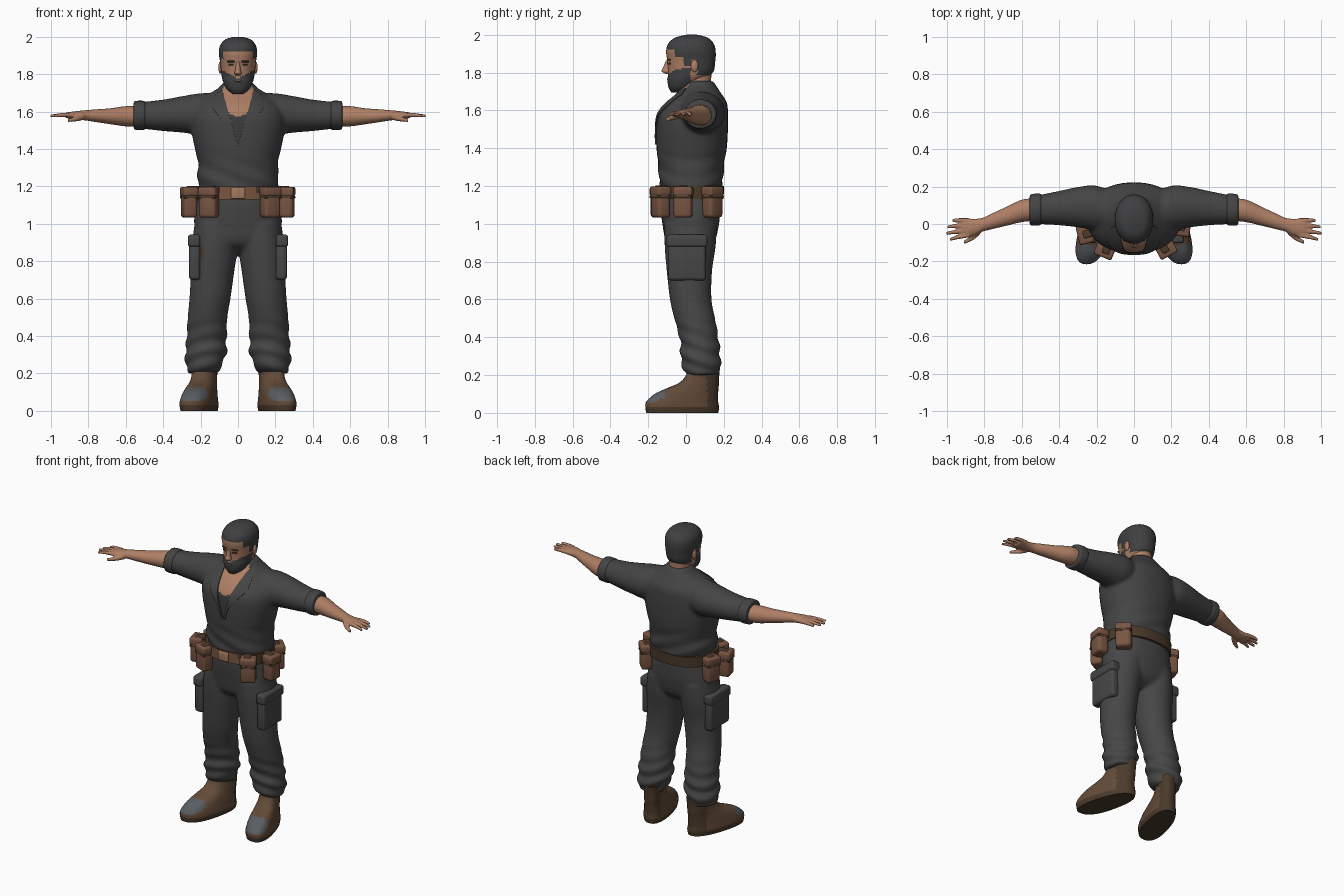
import bpy, bmesh
from math import cos, sin, pi, radians
from mathutils import Vector, Matrix
from mathutils.bvhtree import BVHTree

cube = bpy.data.objects.get("Cube")
if cube:
    bpy.data.objects.remove(cube, do_unlink=True)


def material(name, rgb):
    m = bpy.data.materials.new(name)
    m.use_nodes = True
    m.diffuse_color = (*rgb, 1)
    m.node_tree.nodes["Principled BSDF"].inputs["Base Color"].default_value = (*rgb, 1)
    return m


SHIRT = material("charcoal shirt", (.058, .058, .06))
UNDER = material("undershirt grey", (.045, .045, .047))
PANTS = material("trouser grey", (.062, .062, .062))
HAIR = material("dark hair", (.05, .051, .053))
SKIN = material("tan skin", (.42, .21, .13))
LEATHER = material("brown leather", (.19, .09, .055))
DARK = material("dark leather", (.07, .043, .024))
BOOT = material("boot brown", (.125, .07, .04))
TOE = material("toe grey", (.1, .11, .12))
BUCKLE = material("buckle tan", (.38, .19, .11))


def loft(bm, rings, axis="z", side=1, n=36, p=2.0, steps=5):
    """Closed smooth skin through rings of (position, centre a, centre b, radius a, radius b)."""
    fine = []
    for i in range(len(rings) - 1):
        q = [rings[max(0, i - 1)], rings[i], rings[i + 1], rings[min(len(rings) - 1, i + 2)]]
        for s in range(steps):
            t = s / steps
            fine.append([.5 * (2*b + (c - a)*t + (2*a - 5*b + 4*c - d)*t*t + (3*b - a - 3*c + d)*t**3)
                         for a, b, c, d in zip(*q)])
    fine.append(rings[-1])
    loops = []
    for t, a, b, ra, rb in fine:
        loop = []
        for k in range(n):
            c, s = cos(2*pi*k/n), sin(2*pi*k/n)
            u = a + ra * abs(c)**(2/p) * (1 if c > 0 else -1)
            v = b + rb * abs(s)**(2/p) * (1 if s > 0 else -1)
            co = (u, v, t) if axis == "z" else (t, u, v)
            loop.append(bm.verts.new((co[0]*side, co[1], co[2])))
        loops.append(loop)
    for lo, hi in zip(loops, loops[1:]):
        for k in range(n):
            bm.faces.new((lo[k], lo[(k+1) % n], hi[(k+1) % n], hi[k]))
    bm.faces.new(loops[0])
    bm.faces.new(loops[-1])


def finish(name, bm, mats, rule=None, voxel=0, smooth=0, warp=None, bevel=0, thick=0, angle=50):
    """Turn a bmesh into a shaded object, optionally fused, then coloured by a rule."""
    bmesh.ops.recalc_face_normals(bm, faces=bm.faces)
    me = bpy.data.meshes.new(name)
    bm.to_mesh(me)
    bm.free()
    ob = bpy.data.objects.new(name, me)
    bpy.context.collection.objects.link(ob)
    bpy.ops.object.select_all(action="DESELECT")
    bpy.context.view_layer.objects.active = ob
    ob.select_set(True)
    if voxel:
        m = ob.modifiers.new("fuse", "REMESH")
        m.mode, m.voxel_size = "VOXEL", voxel
    if smooth:
        m = ob.modifiers.new("soften", "SMOOTH")
        m.iterations = smooth
    if thick:
        ob.modifiers.new("thickness", "SOLIDIFY").thickness = thick
    if bevel:
        m = ob.modifiers.new("rounding", "BEVEL")
        m.width, m.segments = bevel, 3
    for m in list(ob.modifiers):
        bpy.ops.object.modifier_apply(modifier=m.name)
    me = ob.data
    if warp:
        moves = [v.normal * warp(v.co) for v in me.vertices]
        for v, d in zip(me.vertices, moves):
            v.co += d
    me.materials.clear()
    for m in mats:
        me.materials.append(m)
    for f in me.polygons:
        f.material_index = rule(f.center, f.normal) if rule else 0
    bpy.ops.object.shade_smooth_by_angle(angle=radians(angle))
    return ob


def box(name, loc, size, mat, turn=0, bevel=.012, lean=0):
    bm = bmesh.new()
    bmesh.ops.create_cube(bm, size=1, matrix=Matrix.Translation(loc) @ Matrix.Rotation(radians(turn), 4, "Z")
                          @ Matrix.Rotation(radians(lean), 4, "X") @ Matrix.Diagonal((*size, 1)))
    return finish(name, bm, [mat], bevel=bevel)


def ball(name, loc, size, mat):
    bm = bmesh.new()
    bmesh.ops.create_uvsphere(bm, u_segments=16, v_segments=10, radius=1,
                              matrix=Matrix.Translation(loc) @ Matrix.Diagonal((*size, 1)))
    return finish(name, bm, [mat])


# Trousers: hips and two legs fused, with folds at the shins
bm = bmesh.new()
loft(bm, [(.85, 0, .02, .1, .06), (.9, 0, .022, .2, .125), (1, 0, .025, .235, .15),
          (1.1, 0, .022, .222, .16), (1.17, 0, .022, .208, .16)], p=2.3)
for s in (-1, 1):
    loft(bm, [(.205, .188, .09, .08, .085), (.24, .185, .082, .094, .1), (.3, .172, .076, .11, .106),
              (.36, .17, .074, .107, .102), (.42, .166, .064, .107, .104), (.5, .163, .046, .106, .108),
              (.6, .15, .025, .11, .11), (.75, .135, .018, .116, .12), (.88, .124, .022, .124, .135),
              (1, .112, .025, .12, .14)], side=s)
finish("trousers", bm, [PANTS, DARK], voxel=.011, smooth=5,
       rule=lambda c, n: int(((c.x + .2)/.018)**2 + ((c.z - .85)/.04)**2 < 1 and c.y < 0),
       warp=lambda c: .006 * sin(c.z*75 + c.y*22 + abs(c.x)*15) * max(0, min(1, (.52 - c.z)*5)))


# Shirt: torso and sleeves fused, open at the throat
def shirt_colour(c, n):
    if c.y > .02 or abs(c.x) > .3*(c.z - 1.42):
        return 0
    return 2 if (c.x/.085)**2 + ((c.z - 1.69)/.115)**2 < 1 else 1


bm = bmesh.new()
loft(bm, [(1.13, 0, .024, .2, .16), (1.2, 0, .026, .212, .166), (1.25, 0, .027, .218, .17),
          (1.32, 0, .027, .213, .175), (1.4, 0, .03, .23, .186), (1.5, 0, .032, .25, .19),
          (1.58, 0, .036, .25, .186), (1.64, 0, .055, .22, .162), (1.69, 0, .068, .16, .118),
          (1.73, 0, .072, .1, .088), (1.755, 0, .07, .082, .075)], p=2.2)
for s in (-1, 1):
    loft(bm, [(.08, .06, 1.6, .1, .1), (.2, .085, 1.588, .12, .11), (.3, .09, 1.585, .108, .097),
              (.4, .085, 1.58, .092, .084), (.5, .078, 1.58, .079, .073), (.545, .076, 1.58, .074, .068)],
         axis="x", side=s)
shirt = finish("shirt", bm, [SHIRT, UNDER, SKIN], voxel=.01, smooth=6, rule=shirt_colour,
               warp=lambda c: .004 * sin(c.z*60 + c.x*25) * max(0, min(1, (1.4 - c.z)*6)))

# Lapels laid over the chest
verts = [v.co.copy() for v in shirt.data.vertices]
tree = BVHTree.FromPolygons(verts, [tuple(f.vertices) for f in shirt.data.polygons])
for s, label in ((1, "left"), (-1, "right")):
    bm = bmesh.new()
    rows = []
    for i in range(15):
        t = i / 14
        width = .012 + .06 * max(0, min(1, (t - .3)*2.2)) * (1 if t < .8 else 1 - (t - .8)*2.5)
        row = []
        for k in range(5):
            x, z = s*(.002 + .084*t + width*k/4), 1.42 + .3*t - .035*t*k/4
            hit = tree.ray_cast(Vector((x, -1, z)), Vector((0, 1, 0)))[0]
            row.append(bm.verts.new((x, (hit.y if hit else 0) - .008, z)))
        rows.append(row)
    for a, b in zip(rows, rows[1:]):
        for k in range(4):
            bm.faces.new((a[k], a[k+1], b[k+1], b[k]))
    finish(label + "_lapel", bm, [SHIRT], thick=.012)

# Rolled cuffs, arms with hands, trouser pockets and boots
for s, label in ((1, "left"), (-1, "right")):
    bm = bmesh.new()
    loft(bm, [(.495, .078, 1.58, .074, .068), (.502, .078, 1.58, .084, .077), (.53, .077, 1.58, .085, .078),
              (.552, .076, 1.58, .082, .076), (.558, .076, 1.58, .07, .064)], axis="x", side=s, steps=3)
    finish(label + "_cuff", bm, [SHIRT])

    bm = bmesh.new()
    loft(bm, [(.52, .078, 1.575, .06, .055), (.6, .07, 1.575, .06, .054), (.68, .042, 1.575, .051, .043),
              (.76, .014, 1.578, .042, .034), (.81, -.004, 1.58, .037, .028), (.85, -.016, 1.58, .044, .024),
              (.9, -.021, 1.58, .05, .018), (.92, -.021, 1.58, .046, .014)], axis="x", side=s)
    for k, tip in enumerate((.985, 1.003, .998, .972)):
        y = -.059 + .026*k
        loft(bm, [(.88, y, 1.582, .013, .013), (.94, y*1.15 - .002, 1.582, .012, .011),
                  (tip, y*1.3 - .006, 1.576, .008, .008)], axis="x", side=s, n=12)
    loft(bm, [(.82, -.035, 1.573, .017, .017), (.86, -.07, 1.562, .016, .014),
              (.91, -.098, 1.553, .01, .009)], axis="x", side=s, n=12)
    finish(label + "_arm", bm, [SKIN], voxel=.0055, smooth=2)

    box(label + "_thigh_pocket", (s*.232, .005, .81), (.06, .2, .22), PANTS, bevel=.018)
    box(label + "_pocket_flap", (s*.235, .005, .91), (.066, .215, .065), PANTS, bevel=.014)

    bm = bmesh.new()
    loft(bm, [(0, 0, -.02, .078, .19), (.03, 0, -.02, .083, .195), (.06, 0, -.02, .08, .19),
              (.1, 0, .002, .074, .168), (.13, 0, .035, .068, .137), (.16, 0, .07, .064, .105),
              (.2, 0, .088, .062, .088), (.25, 0, .095, .064, .086)], p=2.4)
    for v in bm.verts:
        ahead = .1 - v.co.y
        v.co.x = s*(v.co.x*(1 + .4*ahead) + .175 + .25*ahead)
    finish(label + "_boot", bm, [BOOT, DARK, TOE],
           rule=lambda c, n: 1 if c.z < .03 or c.y > .11 or c.z > .19 and c.y > .06
           else 2 if c.y < -.11 and n.z > .35 and c.z > .05 else 0)

# Belt, buckle and pouches
bm = bmesh.new()
loft(bm, [(1.13, 0, .022, .222, .176), (1.2, 0, .024, .222, .178)], p=2.3, n=48, steps=2)
finish("belt", bm, [LEATHER, DARK], rule=lambda c, n: int(c.y > -.1 or abs(c.x) > .1 and c.z > 1.165))
box("belt_buckle", (0, -.155, 1.165), (.075, .02, .062), BUCKLE, bevel=.006)
pouches = [("left_front", .172, -.135, 28), ("left_side", .262, -.015, 82), ("left_back", .2, .14, 135),
           ("right_front", -.155, -.14, -22), ("right_side", -.262, -.055, -75), ("right_back", -.235, .07, -110)]
for label, x, y, turn in pouches:
    box(label + "_pouch", (x, y, 1.11), (.096, .074, .155), LEATHER, turn, .018)
    box(label + "_pouch_flap", (x, y, 1.172), (.102, .08, .05), LEATHER, turn, .012)
    box(label + "_pouch_seam", (x, y, 1.143), (.098, .077, .014), DARK, turn, .004)
    box(label + "_pouch_loop", (x*.93, y*.93, 1.192), (.04, .06, .02), DARK, turn, .006)


# Head and neck
def head_colour(c, n):
    x, y, z = abs(c.x), c.y, c.z
    hairline = 1.925 if y < -.06 else 1.885 if y < -.015 else 1.83 if y < .025 else 1.865 if y < .06 else 1.79
    beard = y < .025 and z < 1.782 + .45*x - (.01 if x < .012 else 0)
    return int(z > hairline or beard)


bm = bmesh.new()
loft(bm, [(1.695, 0, -.05, .028, .028), (1.72, 0, -.028, .06, .064), (1.76, 0, -.006, .08, .092),
          (1.8, 0, .024, .089, .118), (1.86, 0, .028, .095, .127), (1.91, 0, .026, .102, .131),
          (1.95, 0, .026, .097, .122), (1.98, 0, .028, .076, .094), (1.993, 0, .03, .05, .06),
          (2, 0, .032, .02, .025)], n=64, p=2.15, steps=7)
finish("head", bm, [SKIN, HAIR], rule=head_colour)
bm = bmesh.new()
loft(bm, [(1.6, 0, .055, .075, .075), (1.7, 0, .055, .07, .075), (1.76, 0, .055, .068, .078),
          (1.82, 0, .06, .066, .075)])
finish("neck", bm, [SKIN])
bm = bmesh.new()
loft(bm, [(1.793, 0, -.095, .012, .012), (1.806, 0, -.105, .02, .024), (1.825, 0, -.1, .014, .022),
          (1.865, 0, -.094, .01, .012)], n=16)
finish("nose", bm, [SKIN])
box("mouth", (0, -.0975, 1.763), (.036, .008, .007), LEATHER, bevel=.002)
for s, label in ((1, "left"), (-1, "right")):
    ball(label + "_ear", (s*.094, .045, 1.835), (.011, .02, .032), SKIN)
    box(label + "_eye", (s*.037, -.089, 1.848), (.03, .009, .011), DARK, s*18, .003)
    box(label + "_eyebrow", (s*.038, -.092, 1.868), (.042, .009, .009), HAIR, s*18, .003)
